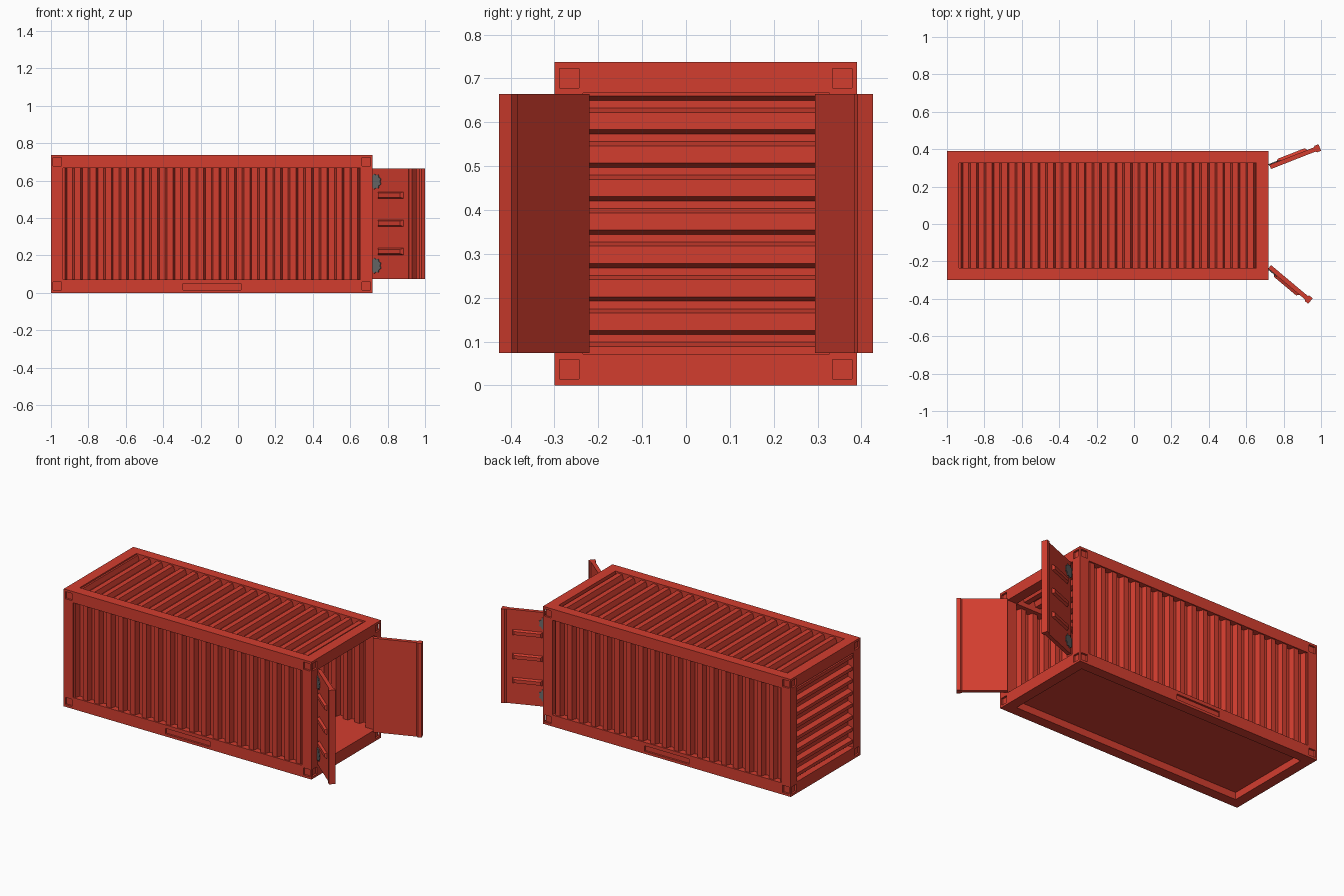
import bpy, bmesh, math
from mathutils import Matrix, Vector

old = bpy.data.objects.get("Cube")
if old:
    bpy.data.objects.remove(old, do_unlink=True)


def material(name, rgb):
    m = bpy.data.materials.new(name)
    m.use_nodes = True
    m.diffuse_color = (*rgb, 1)
    m.node_tree.nodes["Principled BSDF"].inputs["Base Color"].default_value = (*rgb, 1)
    return m


RED = material("container red", (0.65, 0.047, 0.028))
GREY = material("hinge grey", (0.15, 0.15, 0.15))

# Container extents and opening limits
X0, X1, Y0, Y1, H = -1.0, 0.72, -0.3, 0.39, 0.737
XA, XB, YA, YB, ZA, ZB = -0.935, 0.655, -0.235, 0.327, 0.072, 0.667


def finish(name, bm, mat):
    bmesh.ops.recalc_face_normals(bm, faces=bm.faces[:])
    me = bpy.data.meshes.new(name)
    bm.to_mesh(me)
    bm.free()
    me.materials.append(mat)
    ob = bpy.data.objects.new(name, me)
    bpy.context.collection.objects.link(ob)
    return ob


def box(name, lo, hi):
    bm = bmesh.new()
    size = Vector(hi) - Vector(lo)
    mid = (Vector(hi) + Vector(lo)) / 2
    bmesh.ops.create_cube(bm, size=1, matrix=Matrix.Translation(mid) @ Matrix.Diagonal((*size, 1)))
    return finish(name, bm, RED)


def prism(name, points, depth, mat, matrix=Matrix()):
    """Extrude a closed outline along local z."""
    bm = bmesh.new()
    face = bm.faces.new([bm.verts.new((a, b, 0)) for a, b in points])
    ext = bmesh.ops.extrude_face_region(bm, geom=[face])
    verts = [v for v in ext["geom"] if isinstance(v, bmesh.types.BMVert)]
    bmesh.ops.translate(bm, verts=verts, vec=(0, 0, depth))
    bm.transform(matrix)
    return finish(name, bm, mat)


def cut(target, lo, hi):
    cutter = box("cutter", lo, hi)
    cutter.hide_render = True
    mod = target.modifiers.new("cut", "BOOLEAN")
    mod.operation = "DIFFERENCE"
    mod.solver = "EXACT"
    mod.object = cutter
    bpy.context.view_layer.objects.active = target
    bpy.ops.object.modifier_apply(modifier=mod.name)
    bpy.data.objects.remove(cutter, do_unlink=True)


# Frame: a solid block opened on both ends, both sides, the top and underneath
frame = box("frame", (X0, Y0, 0), (X1, Y1, H))
cut(frame, (X0 - 1, YA, ZA), (X1 + 1, YB, ZB))
cut(frame, (XA, Y0 - 1, ZA), (XB, Y1 + 1, ZB))
cut(frame, (XA, YA, ZA + 0.1), (XB, YB, H + 1))
cut(frame, (XA, YA, -1), (XB, YB, 0.045))

# Lifting pockets in the lower side rails
D = 0.012
for y in (Y0, Y1):
    cut(frame, (-0.295, y - D, 0.016), (0.015, y + D, 0.05))

# Square corner pockets on the sides and ends
S, G = 0.045, 0.011
for z in (0.014, H - 0.014 - S):
    for y in (Y0, Y1):
        for x in (X0 + G, X1 - G - S):
            cut(frame, (x, y - D, z), (x + S, y + D, z + S))
    for x in (X0, X1):
        for y in (Y0 + G, Y1 - G - S):
            cut(frame, (x - D, y, z), (x + D, y + S, z + S))


def corrugated(name, start, end, first, pitch, count, ridge, place, a, b):
    """Ribbed sheet; place(t, depth, w) maps onto a wall, depth measured from outside."""
    outer, inner, slope = 0.01, 0.04, 0.01
    pts = [(start, inner)]
    for k in range(count):
        c = first + k * pitch
        h = ridge / 2
        pts += [(c - h - slope, inner), (c - h, outer), (c + h, outer), (c + h + slope, inner)]
    pts.append((end, inner))
    clean = []
    for t, d in pts:
        p = (min(max(t, start), end), d)
        if p not in clean:
            clean.append(p)
    bm = bmesh.new()
    rows = [[bm.verts.new(place(t, d, w)) for t, d in clean] for w in (a, b)]
    for i in range(len(clean) - 1):
        bm.faces.new((rows[0][i], rows[0][i + 1], rows[1][i + 1], rows[1][i]))
    ob = finish(name, bm, RED)
    mod = ob.modifiers.new("sheet", "SOLIDIFY")
    mod.thickness = 0.003
    mod.offset = 0


# Ribbed walls, roof and closed end
long_ribs = (XA, XB, -0.94, 0.0823, 20, 0.03)
corrugated("front_wall", *long_ribs, lambda t, d, w: (t, Y0 + d, w), ZA, ZB)
corrugated("back_wall", *long_ribs, lambda t, d, w: (t, Y1 - d, w), ZA, ZB)
corrugated("roof", *long_ribs, lambda t, d, w: (t, w, H - d), YA, YB)
corrugated("end_wall", ZA, ZB, 0.107, 0.0763, 8, 0.019,
           lambda t, d, w: (X0 + d, w, t), YA, YB)


def door(side, hx, hy, angle, out):
    """Door slab with thick closing edge; out is the side of its outer face."""
    L, T, E = 0.285, 0.012, 0.019
    place = Matrix.Translation((hx, hy, 0)) @ Matrix.Rotation(math.radians(angle), 4, "Z") \
        @ Matrix.Diagonal((1, out, 1, 1))
    half = [(0, T), (L - 0.03, T), (L - 0.022, E), (L, E)]
    outline = half + [(u, -v) for u, v in reversed(half)]
    prism(side + "_door", outline, ZB - ZA - 0.005, RED, place @ Matrix.Translation((0, 0, ZA + 0.002)))
    # Raised bars with sloping edges
    for i, z in enumerate((0.221, 0.372, 0.522)):
        bm = bmesh.new()
        bmesh.ops.create_cube(bm, size=1)
        for v in bm.verts:
            top = v.co.y > 0
            v.co = (0.13 + v.co.x * (0.155 if top else 0.18), T + (0.014 if top else -0.003),
                    z + v.co.z * (0.022 if top else 0.038))
        bm.transform(place)
        finish(f"{side}_door_bar_{i + 1}", bm, RED)
    # Toothed hinge plates lying on the outer face
    for label, z in (("lower", 0.145), ("upper", 0.595)):
        teeth = 9
        star = []
        for k in range(teeth * 2):
            r = 0.042 if k % 2 else 0.034
            a = math.pi * k / teeth
            star.append((max(0.024 + r * math.cos(a), -0.003), r * math.sin(a)))
        plate = Matrix.Translation((0, T - 0.002, z)) @ Matrix.Rotation(-math.pi / 2, 4, "X")
        prism(f"{side}_{label}_hinge", star, 0.007, GREY, place @ plate)


# Two open doors
door("back", 0.728, 0.305, 21.4, 1)
door("front", 0.725, -0.229, -40, -1)
